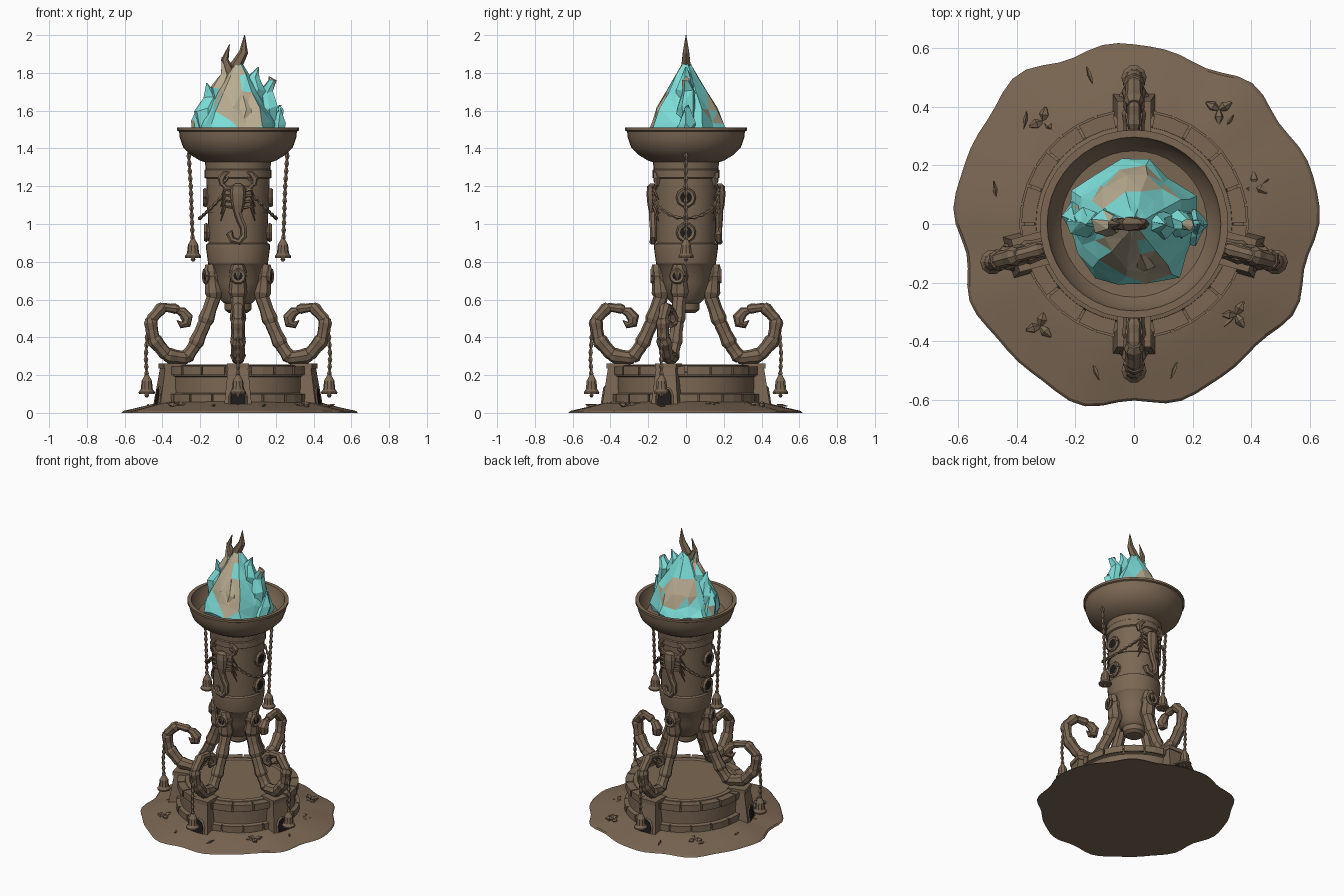
import bpy, bmesh, math, random
from mathutils import Vector

if "Cube" in bpy.data.objects:
    bpy.data.objects.remove(bpy.data.objects["Cube"])
random.seed(4)
rad, sin, cos = math.radians, math.sin, math.cos

def material(name, c):
    m = bpy.data.materials.new(name)
    m.diffuse_color = (*c, 1)
    m.use_nodes = True
    m.node_tree.nodes["Principled BSDF"].inputs["Base Color"].default_value = m.diffuse_color
    return m

STONE = material("brown_stone", (0.2, 0.137, 0.088))
DARK = material("dark_hollow", (0.012, 0.011, 0.011))
CYAN = material("flame_cyan", (0.2, 0.72, 0.68))
PALE = material("flame_sand", (0.48, 0.41, 0.28))

def P(a, r, z, u=0):
    """Point at angle a, radius r, height z, shifted sideways by u."""
    return Vector((r * cos(a) - u * sin(a), r * sin(a) + u * cos(a), z))

def finish(bm, name, mats=(STONE,), smooth=False):
    bmesh.ops.recalc_face_normals(bm, faces=bm.faces)
    me = bpy.data.meshes.new(name)
    bm.to_mesh(me)
    bm.free()
    for m in mats:
        me.materials.append(m)
    ob = bpy.data.objects.new(name, me)
    bpy.context.collection.objects.link(ob)
    if smooth:
        bpy.ops.object.select_all(action='DESELECT')
        ob.select_set(True)
        bpy.context.view_layer.objects.active = ob
        bpy.ops.object.shade_smooth_by_angle(angle=rad(32))
    return ob

def loft(bm, rings, caps=True):
    vs = [[bm.verts.new(p) for p in r] for r in rings]
    n = len(vs[0])
    for a, b in zip(vs, vs[1:]):
        for i in range(n):
            bm.faces.new((a[i], a[(i + 1) % n], b[(i + 1) % n], b[i]))
    if caps:
        bm.faces.new(vs[0][::-1])
        bm.faces.new(vs[-1])

def lathe(bm, prof, n, c=(0, 0, 0), shape=lambda a: 1):
    angs = [2 * math.pi * i / n for i in range(n)]
    loft(bm, [[Vector(c) + P(a, r * shape(a), z) for a in angs] for r, z in prof])

def tube(bm, pts, radii, n=7, ref=(0.31, 0.94, 0.11), flat=1):
    pts, ref, rings = [Vector(p) for p in pts], Vector(ref), []
    for i, p in enumerate(pts):
        t = (pts[min(i + 1, len(pts) - 1)] - pts[max(i - 1, 0)]).normalized()
        s = t.cross(ref).normalized()
        w = s.cross(t) * flat
        rings.append([p + radii[i] * (s * cos(k * math.tau / n) + w * sin(k * math.tau / n))
                      for k in range(n)])
    loft(bm, rings)

def chain(bm, pts, step=0.02, r=0.013):
    """Beaded cord along a polyline."""
    line = []
    for a, b in zip(pts, pts[1:]):
        k = max(1, round((b - a).length / step))
        line += [a.lerp(b, i / k) for i in range(k)]
    line.append(pts[-1])
    tube(bm, line, [r if i % 2 else r * 0.5 for i in range(len(line))], 5)

def bell(bm, c):
    lathe(bm, [(0.042, 0), (0.043, 0.01), (0.032, 0.025), (0.027, 0.07), (0.016, 0.09), (0.008, 0.105)], 10, c)
    lathe(bm, [(0.006, -0.018), (0.013, -0.008), (0.006, 0.005)], 6, c)

def block(bm, pts):
    vs = [bm.verts.new(p) for p in pts]
    bmesh.ops.convex_hull(bm, input=vs)

# sand mound with a wavy rim
bm = bmesh.new()
edge = lambda a: 0.615 + 0.014 * sin(3 * a + 1) + 0.013 * sin(9 * a) + 0.007 * sin(14 * a + 2)
lathe(bm, [(1, 0), (0.985, 0.01), (0.86, 0.028), (0.7, 0.052), (0.55, 0.065)], 72, shape=edge)
finish(bm, "sand_mound", smooth=True)

# small litter on the sand: three-lobed tufts and splinters
bm = bmesh.new()
for x, y in [(-.31, .35), (.29, .39), (.41, .13), (-.32, -.35), (.35, -.31)]:
    for k in range(3):
        a = k * 2.1 + x * 9
        d = Vector((cos(a), sin(a), 0.15))
        c = Vector((x, y, 0.04))
        tube(bm, [c, c + d * 0.025, c + d * 0.05], [0.006, 0.018, 0.004], 5)
for k in range(12):
    a, r = k * 0.52 + 0.3, random.uniform(0.43, 0.54)
    c, d = P(a, r, 0.04), P(random.uniform(0, 6.3), 0.03, 0.004)
    tube(bm, [c - d, c, c + d], [0.002, 0.008, 0.002], 4)
finish(bm, "ground_litter")

# round plinth with ledge and rim stones
bm = bmesh.new()
lathe(bm, [(0.385, 0.02), (0.375, 0.1), (0.365, 0.105), (0.365, 0.19), (0.375, 0.195), (0.375, 0.215),
           (0.34, 0.22), (0.335, 0.25), (0.31, 0.255), (0.3, 0.245)], 40)
finish(bm, "plinth", smooth=True)
bm = bmesh.new()
for k in range(18):
    a0, a1 = k * math.tau / 18 + 0.012, (k + 1) * math.tau / 18 - 0.012
    block(bm, [P(a, r, z) for a in (a0, (a0 + a1) / 2, a1) for r in (0.325, 0.385) for z in (0.2, 0.245)])
    b0, b1 = a0 + 0.17, a1 + 0.17
    block(bm, [P(a, r, z) for a in (b0, (b0 + b1) / 2, b1) for r in (0.35, 0.392) for z in (0.03, 0.1)])
finish(bm, "plinth_stones")

# column body with bands and hanging nub
bm = bmesh.new()
lathe(bm, [(0.05, 0.53), (0.07, 0.545), (0.072, 0.58), (0.095, 0.6), (0.125, 0.69), (0.145, 0.775), (0.158, 0.79),
           (0.17, 0.875), (0.168, 0.893), (0.157, 0.9), (0.16, 1.06), (0.165, 1.06), (0.168, 1.24), (0.178, 1.245),
           (0.178, 1.285), (0.172, 1.29), (0.176, 1.35)], 32)
finish(bm, "column", smooth=True)

# fire bowl
bm = bmesh.new()
lathe(bm, [(0.15, 1.32), (0.2, 1.335), (0.25, 1.365), (0.29, 1.405), (0.308, 1.455), (0.312, 1.49), (0.322, 1.495),
           (0.322, 1.51), (0.297, 1.51), (0.285, 1.46), (0.25, 1.42), (0.1, 1.41)], 40)
finish(bm, "fire_bowl", smooth=True)

# four curled tail legs with pylons, arches, chains and bells
TAIL = [(0.145, 0.77), (0.13, 0.62), (0.18, 0.48), (0.235, 0.36), (0.285, 0.29), (0.39, 0.305),
        (0.463, 0.39), (0.48, 0.49), (0.415, 0.56), (0.335, 0.55)]
WIDTH = [0.05, 0.044, 0.042, 0.04, 0.042, 0.042, 0.038, 0.034, 0.027]
LEGS = [rad(-90), rad(90), rad(-15), rad(195)]
for i, a in enumerate(LEGS):
    side = P(a, 0, 0, 1)
    pts = [P(a, r, z) for r, z in TAIL]
    bm = bmesh.new()
    for p, q, w in zip(pts, pts[1:], WIDTH):
        d = (q - p) * 0.12
        tube(bm, [p - d, p + d, (p + q) / 2, q - d, q + d],
             [w * .65, w * .88, w * .85, w, w * .7], 8, side)
    tube(bm, [P(a, r, z) for r, z in [(0.34, 0.545), (0.305, 0.535), (0.28, 0.505), (0.285, 0.475), (0.31, 0.465),
                                      (0.335, 0.49)]], [0.015, 0.027, 0.034, 0.03, 0.018, 0.002], 8, side)
    finish(bm, f"tail_leg_{i}")

    face = lambda z: 0.448 - (z - 0.02) * 0.16
    bm = bmesh.new()
    block(bm, [P(a, r, z, s * w) for s in (-1, 1) for r, z, w in
               [(0.3, 0.02, 0.075), (0.3, 0.25, 0.052), (face(0.02), 0.02, 0.075), (face(0.25), 0.25, 0.052)]])
    block(bm, [P(a, r, z, u) for u in (-.058, .058) for r in (0.3, 0.42) for z in (0.235, 0.262)])
    arch = [(-.036, .03), (-.036, .09), (-.024, .12), (0, .135), (.024, .12), (.036, .09), (.036, .03)]
    tube(bm, [P(a, face(z), z, u * 1.15) for u, z in arch], [0.008] * 7, 4, P(a, 1, 0))
    finish(bm, f"pylon_{i}")
    bm = bmesh.new()
    loft(bm, [[P(a, face(z) + d, z, u) for u, z in arch] for d in (-0.004, 0.004)])
    finish(bm, f"arch_hollow_{i}", (DARK,))

    bm = bmesh.new()
    chain(bm, [P(a, 0.495, 0.46), P(a, 0.505, 0.3), P(a, 0.5, 0.19)])
    bell(bm, P(a, 0.5, 0.1))
    finish(bm, f"tail_bell_{i}")

# ringed hollows on the column and above each leg
spots = [(a, 0.176, 0.725, 0.034) for a in LEGS]
for a in (0, math.pi):
    spots += [(a, 0.168, 0.955, 0.042), (a, 0.174, 1.14, 0.042)]
for k, (a, r, z, s) in enumerate(spots):
    ring = [(cos(t * math.tau / 10) * s, sin(t * math.tau / 10) * s) for t in range(11)]
    bm = bmesh.new()
    tube(bm, [P(a, r, z + v, u) for u, v in ring], [0.012] * 11, 5, P(a, 1, 0))
    loft(bm, [[P(a, d, z + v * e, u * e) for u, v in ring[:10]] for d, e in ((0.1, 1.5), (r - 0.002, 1.1))])
    finish(bm, f"hollow_rim_{k}")
    bm = bmesh.new()
    loft(bm, [[P(a, r + d, z + v * e, u * e) for u, v in ring[:10]] for d, e in ((-0.004, 0.95), (0.005, 0.85))])
    finish(bm, f"hollow_{k}", (DARK,))

# scorpion reliefs, front and back
for name, a in (("front", rad(-90)), ("back", rad(90))):
    S = lambda u, z, d=0.006: P(a + u / 0.17, 0.17 + d, z)
    out = P(a, 1, 0)
    bm = bmesh.new()
    tube(bm, [S(0, z, 0.01) for z in (1.215, 1.2, 1.16, 1.1, 1.05)], [0.012, 0.036, 0.042, 0.034, 0.018], 8, out, 0.7)
    tail = [(0, 1.06), (.012, 1.02), (.03, .98), (.03, .935), (.005, .905), (-.03, .915), (-.045, .945), (-.03, .965)]
    tube(bm, [S(u, z) for u, z in tail], [.022, .02, .019, .018, .017, .017, .02, .003], 7, out)
    for m in (-1, 1):
        tube(bm, [S(m * u, z) for u, z in [(.025, 1.19), (.06, 1.19), (.085, 1.215)]], [.011, .012, .01], 6, out)
        tube(bm, [S(m * u, z) for u, z in [(.085, 1.205), (.09, 1.24), (.07, 1.265), (.045, 1.275)]],
             [.012, .021, .015, .003], 6, out)
        tube(bm, [S(m * u, z) for u, z in [(.08, 1.22), (.06, 1.235), (.05, 1.25)]], [.01, .009, .002], 5, out)
        for k in range(4):
            z = 1.175 - k * 0.03
            tube(bm, [S(m * .03, z), S(m * .065, z + .008, .016), S(m * .095, z - .045 - k * .008, .002)],
                 [.008, .009, .003], 5, out)
    finish(bm, f"scorpion_{name}")

# chains and bells under the bowl, swags around the sides
for name, m in (("right", 1), ("left", -1)):
    bm = bmesh.new()
    chain(bm, [Vector((m * x, 0, z)) for x, z in [(.262, 1.38), (.25, 1.2), (.24, .91)]])
    bell(bm, (m * 0.238, 0, 0.82))
    finish(bm, f"bowl_bell_{name}")
    bm = bmesh.new()
    swag = [P(rad(t), 0.188 + 0.014 * cos(rad(t)), 1.03 + 0.12 * (t / 65) ** 2) for t in range(-65, 66, 13)]
    chain(bm, [Vector((m * p.x, p.y, p.z)) for p in swag], 0.02, 0.011)
    finish(bm, f"side_swag_{name}")

# faceted flame: core plus curling tongues, coloured in patches
bm = bmesh.new()
lathe(bm, [(0.2, 1.42), (0.225, 1.47), (0.2, 1.53), (0.165, 1.61), (0.115, 1.7), (0.06, 1.79), (0.02, 1.85)], 14,
      shape=lambda a: 0.97 + 0.07 * sin(5 * a) + 0.04 * cos(2 * a))
TONGUES = [[(-.16, 0, 1.48), (-.175, 0, 1.6), (-.145, .01, 1.67), (-.165, 0, 1.745)],
           [(-.07, .02, 1.6), (-.095, 0, 1.72), (-.065, 0, 1.79), (-.085, 0, 1.88)],
           [(.13, 0, 1.5), (.165, 0, 1.62), (.155, .01, 1.7), (.185, 0, 1.76), (.165, 0, 1.78)],
           [(.06, -.01, 1.6), (.1, 0, 1.71), (.085, 0, 1.78), (.11, 0, 1.83)],
           [(.19, -.02, 1.46), (.215, 0, 1.53), (.225, 0, 1.62)],
           [(-.19, .03, 1.46), (-.205, .02, 1.54), (-.195, .01, 1.65)],
           [(0, -.12, 1.5), (.03, -.12, 1.6), (.01, -.075, 1.74)],
           [(-.03, .12, 1.5), (0, .12, 1.6), (-.02, .075, 1.74)]]
for t in TONGUES:
    n = len(t)
    tube(bm, t, [max(0.003, 0.06 * (1 - (k / (n - 1)) ** 1.6)) for k in range(n)], 6)
for v in bm.verts:
    j = 0.013 if v.co.z < 1.7 else 0.004
    v.co += Vector((random.uniform(-j, j), random.uniform(-j, j), random.uniform(-j, j)))
bmesh.ops.triangulate(bm, faces=bm.faces)
for f in bm.faces:
    c = f.calc_center_median()
    patch = sin(19 * c.x + 9 * c.z) + sin(23 * c.y - 13 * c.z + 1) + random.uniform(-.5, .5)
    f.material_index = 1 if patch > 0.35 and c.z > 1.5 else 0
finish(bm, "flame", (CYAN, PALE))

# brown wisps at the top of the flame
bm = bmesh.new()
for t, w in (([(-.02, 0, 1.74), (-.05, 0, 1.82), (-.07, 0, 1.87), (-.045, 0, 1.95)], [.03, .03, .02, .002]),
             ([(.01, 0, 1.74), (-.01, 0, 1.84), (.03, 0, 1.91), (.035, 0, 2.0)], [.035, .035, .024, .002])):
    tube(bm, t, w, 6, (0, 1, 0), 0.8)
finish(bm, "flame_wisps")
